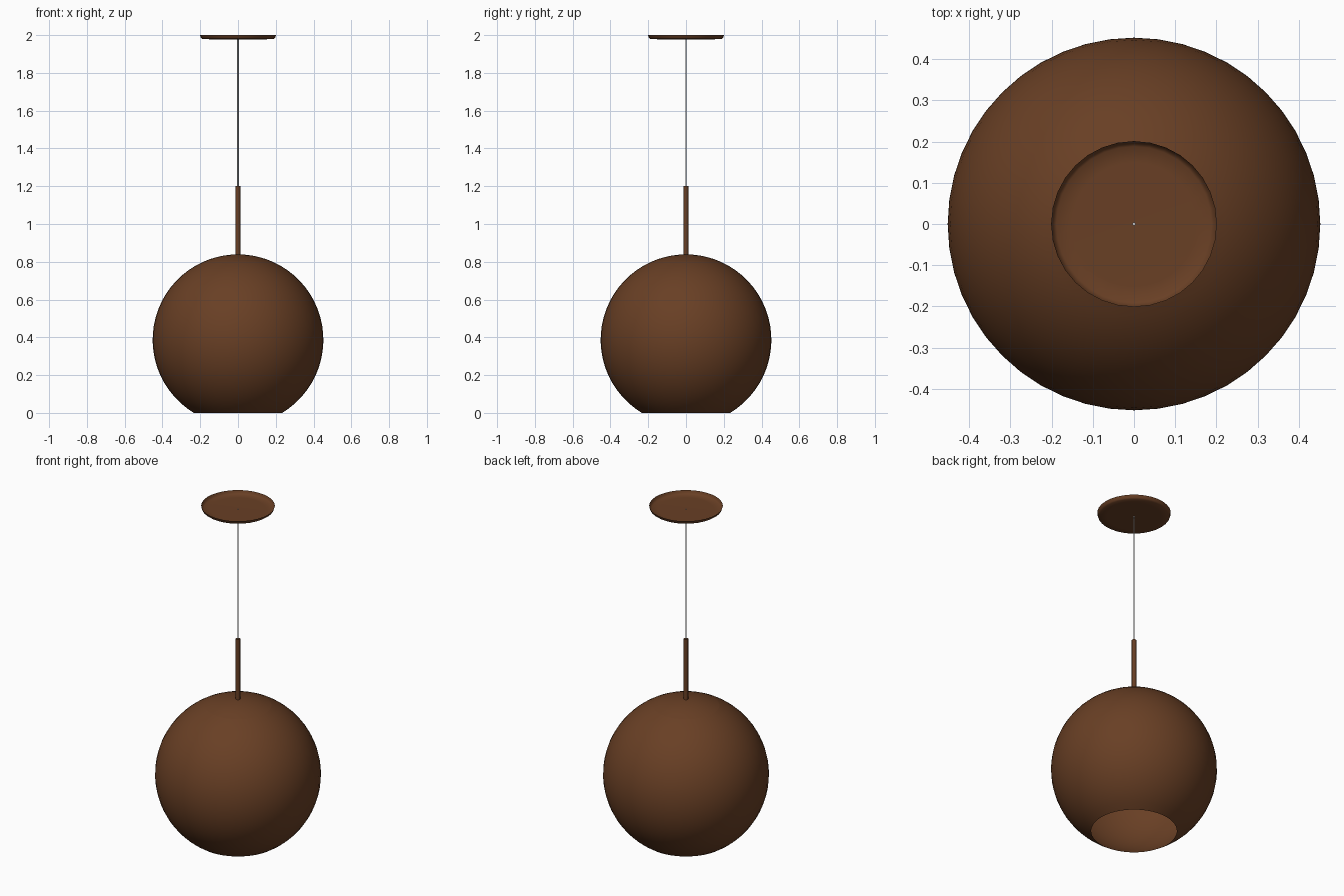
import bpy, bmesh
from math import sin, cos, pi, asin, sqrt

if "Cube" in bpy.data.objects:
    bpy.data.objects.remove(bpy.data.objects["Cube"])

brown = bpy.data.materials.new("brown")
brown.diffuse_color = (0.14, 0.05, 0.018, 1)
brown.use_nodes = True
brown.node_tree.nodes["Principled BSDF"].inputs["Base Color"].default_value = brown.diffuse_color


def lathe(name, profile, sides, mat=None):
    """Spin an (r, z) profile around the z axis."""
    bm = bmesh.new()
    rings = []
    for r, z in profile:
        if r < 1e-6:
            rings.append([bm.verts.new((0, 0, z))] * sides)
        else:
            rings.append([bm.verts.new((r * cos(2 * pi * i / sides), r * sin(2 * pi * i / sides), z))
                          for i in range(sides)])
    for a, b in zip(rings, rings[1:]):
        for i in range(sides):
            j = (i + 1) % sides
            bm.faces.new(list(dict.fromkeys((a[i], a[j], b[j], b[i]))))
    me = bpy.data.meshes.new(name)
    bm.to_mesh(me)
    bm.free()
    ob = bpy.data.objects.new(name, me)
    bpy.context.collection.objects.link(ob)
    if mat:
        me.materials.append(mat)
    bpy.ops.object.select_all(action='DESELECT')
    ob.select_set(True)
    bpy.context.view_layer.objects.active = ob
    bpy.ops.object.shade_smooth_by_angle(angle=0.7)
    return ob


R, C = 0.452, 0.387


def arc(a0, a1, n):
    """Points on the globe between two latitudes."""
    return [(R * cos(a0 + (a1 - a0) * i / n), C + R * sin(a0 + (a1 - a0) * i / n)) for i in range(n + 1)]


low = -asin(C / R)
split = asin(sqrt(R * R - 0.182 ** 2) / R)

# open globe shade and the cap closing its top
lathe("globe_shade", arc(low, split, 22), 48, brown)
lathe("globe_cap", arc(split, pi / 2, 5), 48, brown)

# stem above the globe
lathe("stem", [(0, 0.835), (0.0125, 0.835), (0.0125, 1.2), (0, 1.2)], 16, brown)

# hanging wire
lathe("wire", [(0, 1.19), (0.004, 1.19), (0.004, 1.982), (0, 1.982)], 10)

# shallow ceiling dish, open at the top
lathe("ceiling_dish", [(0, 1.978), (0.15, 1.978), (0.188, 1.979), (0.196, 1.985), (0.201, 2.0)], 32, brown)
